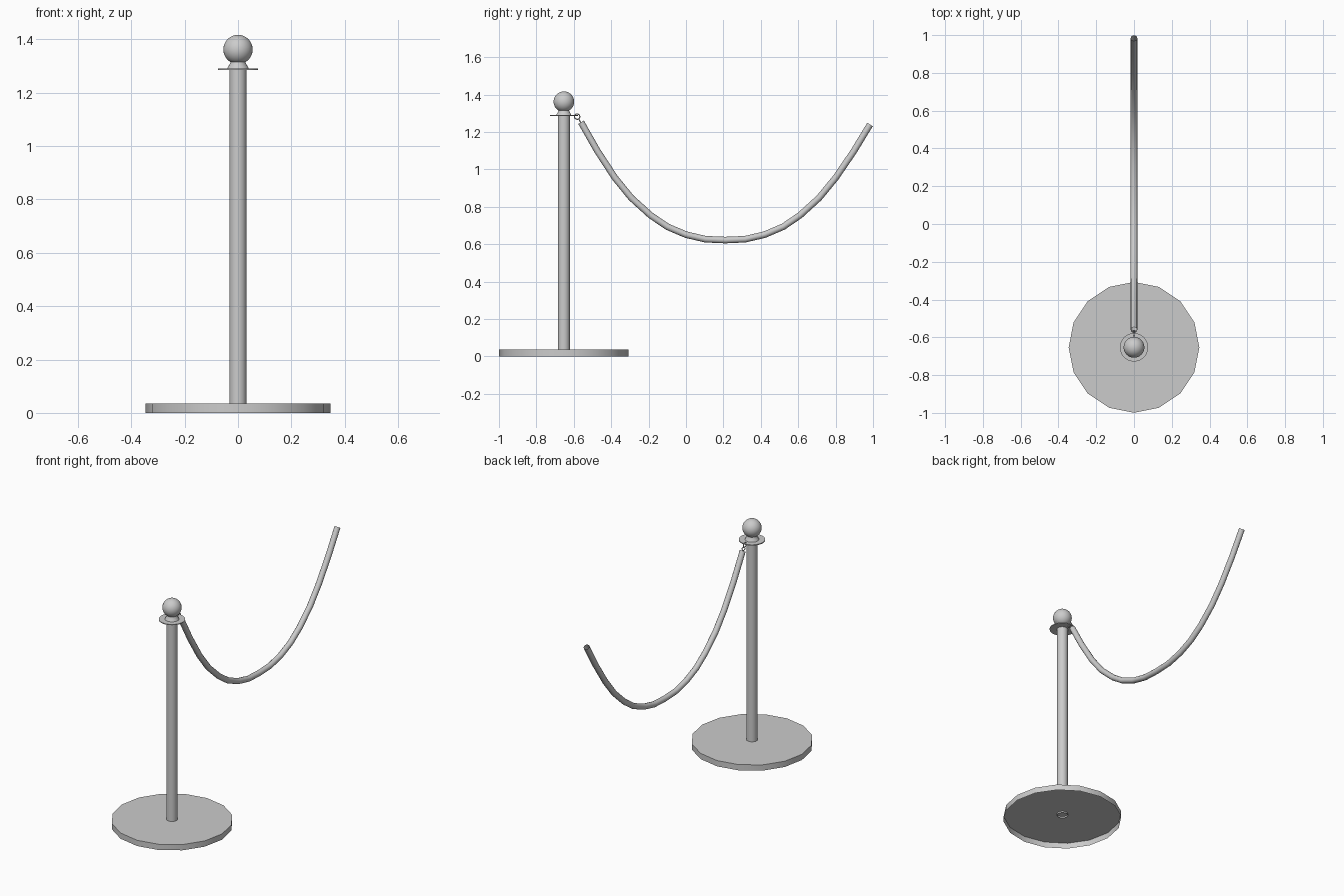
import bpy, math
from mathutils import Vector

if "Cube" in bpy.data.objects:
    bpy.data.objects.remove(bpy.data.objects["Cube"])

CY = -0.653  # post axis in y


def smooth(o, angle=40):
    bpy.ops.object.select_all(action='DESELECT')
    o.select_set(True)
    bpy.context.view_layer.objects.active = o
    bpy.ops.object.shade_smooth_by_angle(angle=math.radians(angle))


def lathe(name, profile, sides, bottom=True, top=True):
    """Surface turned about the post axis from (radius, z) points, with optional end caps."""
    verts, faces = [], []
    for r, z in profile:
        for i in range(sides):
            a = 2 * math.pi * i / sides
            verts.append((r * math.cos(a), CY + r * math.sin(a), z))
    n = len(profile)
    for k in range(n - 1):
        for i in range(sides):
            j = (i + 1) % sides
            faces.append((k * sides + i, k * sides + j,
                          (k + 1) * sides + j, (k + 1) * sides + i))
    if bottom:
        faces.append(tuple(reversed(range(sides))))
    if top:
        faces.append(tuple(range((n - 1) * sides, n * sides)))
    mesh = bpy.data.meshes.new(name)
    mesh.from_pydata(verts, [], faces)
    o = bpy.data.objects.new(name, mesh)
    bpy.context.collection.objects.link(o)
    smooth(o)
    return o


def ring(name, loc, rot, major, minor):
    bpy.ops.mesh.primitive_torus_add(major_segments=16, minor_segments=8, location=loc,
                                     rotation=rot, major_radius=major, minor_radius=minor)
    o = bpy.context.object
    o.name = name
    smooth(o, 60)


# Sixteen-sided base plate, a shell open underneath
lathe("base", [(0.346, 0), (0.346, 0.036)], 16, bottom=False)

# Post passing just through the plate, collar and flared neck
lathe("post", [(0.032, 0.026), (0.032, 1.288)], 24, bottom=False, top=False)
lathe("collar", [(0.075, 1.285), (0.075, 1.290)], 32)
lathe("neck", [(0.041, 1.289), (0.036, 1.299), (0.029, 1.311), (0.027, 1.325)], 24)

# Ball finial
bpy.ops.mesh.primitive_uv_sphere_add(segments=32, ring_count=16, radius=0.055,
                                     location=(0, CY, 1.362))
ball = bpy.context.object
ball.name = "ball_finial"
smooth(ball)

# Hook ring through the collar edge and the eyelet on the rope end
ring("hook_ring", (0, -0.582, 1.282), (0, math.pi / 2, 0), 0.0145, 0.003)
ring("rope_eyelet", (0, -0.569, 1.262), (math.radians(-60), 0, 0), 0.009, 0.003)

# Hanging rope
path = [(-0.561, 1.252), (-0.38, 0.955), (-0.19, 0.755), (0.0, 0.651), (0.21, 0.622),
        (0.42, 0.651), (0.61, 0.755), (0.80, 0.955), (0.984, 1.240)]
curve = bpy.data.curves.new("rope", 'CURVE')
curve.dimensions = '3D'
curve.bevel_depth = 0.0175
curve.bevel_resolution = 4
curve.resolution_u = 2
spline = curve.splines.new('BEZIER')
spline.bezier_points.add(len(path) - 1)
for p, (y, z) in zip(spline.bezier_points, path):
    p.co = Vector((0, y, z))
    p.handle_left_type = p.handle_right_type = 'AUTO'
rope = bpy.data.objects.new("rope", curve)
bpy.context.collection.objects.link(rope)
bpy.ops.object.select_all(action='DESELECT')
rope.select_set(True)
bpy.context.view_layer.objects.active = rope
bpy.ops.object.convert(target='MESH')
smooth(bpy.context.object)
